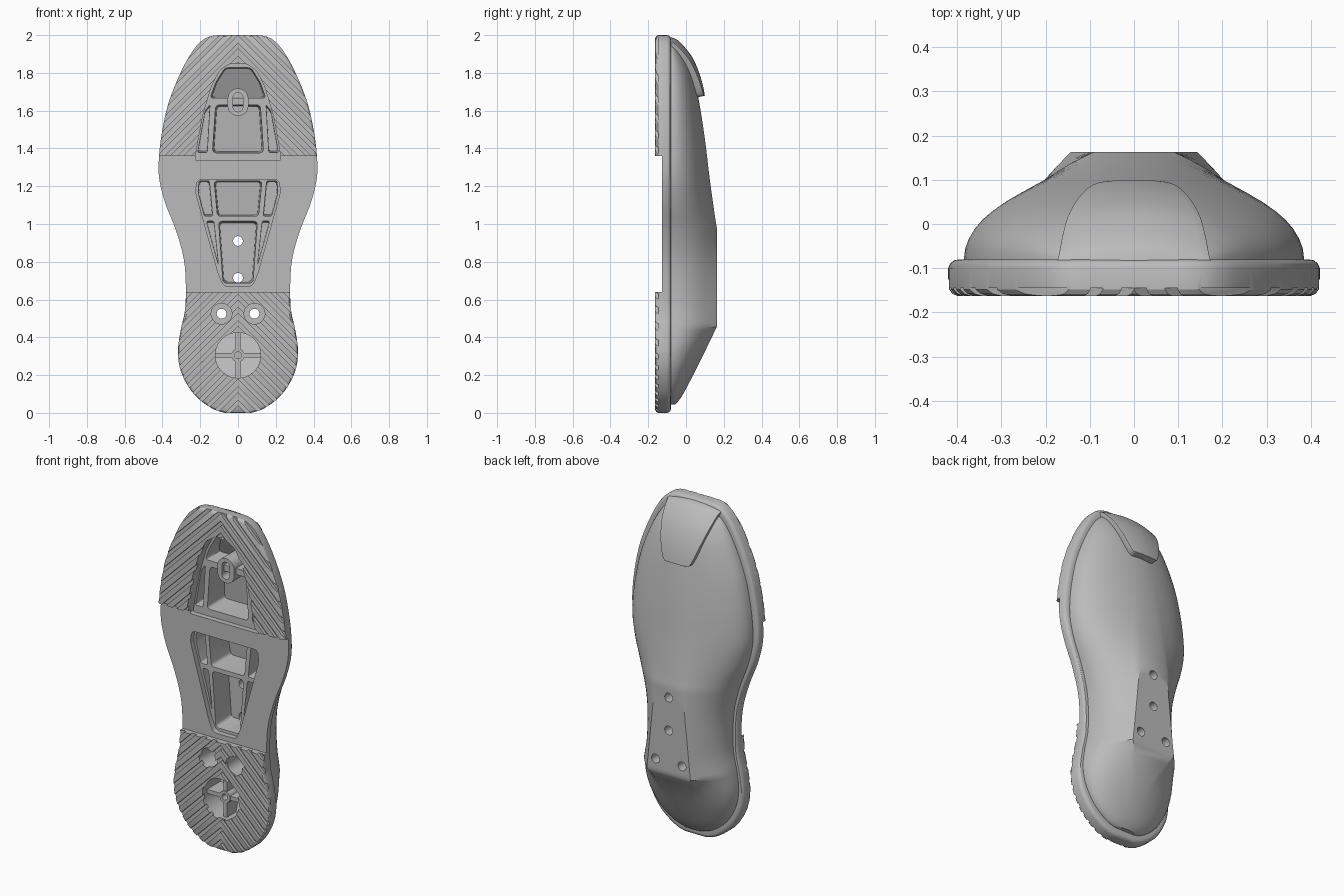
import bpy, bmesh, math

if "Cube" in bpy.data.objects:
    bpy.data.objects.remove(bpy.data.objects["Cube"])

GREY = bpy.data.materials.new("plain grey")
GREY.use_nodes = True
GREY.diffuse_color = (0.5, 0.5, 0.5, 1)
GREY.node_tree.nodes["Principled BSDF"].inputs["Base Color"].default_value = (0.5, 0.5, 0.5, 1)
RIM = -0.08      # top of the sole rim
GROUND = -0.163  # walking face


def finish(bm, name):
    bmesh.ops.recalc_face_normals(bm, faces=bm.faces)
    mesh = bpy.data.meshes.new(name)
    bm.to_mesh(mesh)
    bm.free()
    mesh.materials.append(GREY)
    ob = bpy.data.objects.new(name, mesh)
    bpy.context.collection.objects.link(ob)
    return ob


def loft(rings, name):
    bm = bmesh.new()
    rows = [[bm.verts.new(p) for p in ring] for ring in rings]
    n = len(rows[0])
    for a, b in zip(rows, rows[1:]):
        for i in range(n):
            j = (i + 1) % n
            bm.faces.new((a[i], a[j], b[j], b[i]))
    bm.faces.new(rows[0])
    bm.faces.new(rows[-1])
    return finish(bm, name)


def add_prism(bm, points, y0, y1, r=0, tilt=0, draft=1):
    """Extrude an (x, z) polygon along y, with rounded corners, a sloping end and drafted walls."""
    n = len(points)
    cx = sum(x for x, z in points) / n
    cz = sum(z for x, z in points) / n
    a = [bm.verts.new((x, y0, z)) for x, z in points]
    b = [bm.verts.new((cx + (x - cx) * draft, y1 + tilt * (z - cz) * draft, cz + (z - cz) * draft))
         for x, z in points]
    bm.faces.new(a)
    bm.faces.new(b[::-1])
    for i in range(n):
        j = (i + 1) % n
        bm.faces.new((a[i], b[i], b[j], a[j]))
    if r:
        edges = [bm.edges.get((a[i], b[i])) for i in range(n)]
        bmesh.ops.bevel(bm, geom=edges, offset=r, segments=4, profile=0.5, affect='EDGES')


def prisms(name, shapes):
    bm = bmesh.new()
    for shape in shapes:
        add_prism(bm, *shape)
    return finish(bm, name)


def circle(x, z, r, n=32, stretch=0):
    pts = []
    for i in range(n):
        a = 2 * math.pi * (i + 0.5) / n
        pts.append((x + r * math.cos(a), z + r * math.sin(a) + math.copysign(stretch, math.sin(a))))
    return pts


def flip(points):
    return [(-x, z) for x, z in points]


def both(half):
    return half + flip(half[::-1])


def combine(ob, tool, op='DIFFERENCE'):
    mod = ob.modifiers.new("combine", 'BOOLEAN')
    mod.operation, mod.object, mod.solver = op, tool, 'EXACT'
    bpy.context.view_layer.objects.active = ob
    bpy.ops.object.modifier_apply(modifier=mod.name)
    bpy.data.objects.remove(tool)


def spline(pts, steps=5):
    pts = [pts[0]] + pts + [pts[-1]]
    out = []
    for p, q, r, s in zip(pts, pts[1:], pts[2:], pts[3:]):
        for k in range(steps):
            t = k / steps
            out.append(tuple(b + 0.5 * t * (c - a + t * (2 * a - 5 * b + 4 * c - d + t * (3 * (b - c) + d - a)))
                             for a, b, c, d in zip(p, q, r, s)))
    return out + [pts[-1]]


def lookup(table, z):
    for (z0, v0), (z1, v1) in zip(table, table[1:]):
        if z <= z1:
            return v0 + (v1 - v0) * max(0, z - z0) / (z1 - z0)
    return table[-1][1]


# Sole slab with rounded rim
half = spline([(0.07, 0.0), (0.14, 0.025), (0.23, 0.095), (0.295, 0.2), (0.318, 0.31), (0.305, 0.43),
               (0.28, 0.55), (0.277, 0.7), (0.29, 0.83), (0.33, 0.97), (0.385, 1.11), (0.417, 1.24),
               (0.418, 1.36), (0.4, 1.5), (0.365, 1.65), (0.3, 1.81), (0.237, 1.92), (0.185, 1.975),
               (0.13, 1.997), (0.06, 2.0)])
rings = [[(x * (1 - d / 0.35), y, 1 + (z - 1) * (1 - d)) for x, z in both(half)]
         for y, d in [(GROUND, 0.016), (-0.158, 0.006), (-0.148, 0), (-0.1, 0),
                      (-0.089, 0.004), (-0.082, 0.012), (RIM, 0.022)]]
foot = loft(rings, "foot_shell")

# Domed upper: flat mounting plateau, narrowing to a ridge toward the toe
width = [(1 + (z - 1) * 0.957, x * 0.915) for x, z in half]
crest = spline([(0.04, -0.06), (0.1, -0.015), (0.27, 0.073), (0.455, 0.163)]) + \
    [(0.98, 0.163)] + spline([(1.02, 0.156), (1.235, 0.126), (1.45, 0.1), (1.66, 0.067),
                              (1.8, 0.035), (1.88, 0.0), (1.93, -0.035), (1.957, -0.06)])
flat = [(0.04, 0.004), (0.3, 0.05), (0.455, 0.143), (0.98, 0.09), (1.25, 0.06), (1.7, 0.02), (1.96, 0.004)]
levels = [1 - 0.955 * math.cos(math.pi * i / 70) for i in range(71)] + [0.455, 0.98]
sections = []
for z in sorted(levels):
    w, c, h = lookup(width, z), lookup(flat, z), lookup(crest, z)
    top = math.acos(c / w)
    tall = (h - RIM) / math.sin(top)
    straight = 2.5 * c   # flattens the flanks beside the plateau
    side = [(w, -0.1)]
    for k in range(13):
        a = top * k / 12
        x, rise = w * math.cos(a), tall * math.sin(a)
        line = (h - RIM) * (w - x) / (w - c)
        side.append((x, RIM + rise + (line - rise) * straight * k / 12))
    sections.append([(x, y, z) for x, y in both(side)])
combine(foot, loft(sections, "dome"), 'UNION')

# Raised arch between the heel and toe treads
combine(foot, prisms("arch_cut", [([(-1, 0.64), (1, 0.64), (1, 1.36), (-1, 1.36)], -0.3, -0.126)]))

# Chevron tread grooves
chevrons = []
for i in range(32):
    z = 0.04 + i * 0.07
    chevrons.append(([(-0.6, z - 0.6), (0, z), (0.6, z - 0.6), (0.6, z - 0.572), (0, z + 0.028),
                      (-0.6, z - 0.572)], -0.2, -0.145))
combine(foot, prisms("groove_cut", chevrons))

# Shallow recesses, heel socket and bolt counterbores
toe_recess = both([(0.228, 1.335), (0.215, 1.42), (0.185, 1.58), (0.14, 1.73), (0.095, 1.815), (0.045, 1.848)])
arch_recess = both([(0.075, 0.67), (0.105, 0.74), (0.225, 1.17), (0.215, 1.235)])
shapes = [(toe_recess, -0.3, -0.095, 0.012), (arch_recess, -0.3, -0.095, 0.02),
          (circle(0, 0.305, 0.12, 48), -0.3, 0.0, 0, 0.3)]
shapes += [(circle(s * 0.087, 0.525, 0.055), -0.3, 0.09) for s in (-1, 1)]
combine(foot, prisms("recess_cut", shapes))

# Deep drafted pockets that leave the ribs standing
deep = [(both([(0.137, 1.375), (0.12, 1.632)]), -0.13, 0.045, 0.02, -0.1, 0.93),
        (both([(0.15, 1.665), (0.12, 1.75), (0.07, 1.83)]), -0.13, -0.01, 0.018, -0.45, 0.93),
        (both([(0.11, 1.04), (0.128, 1.23)]), -0.13, 0.07, 0.018, -0.1, 0.93),
        (both([(0.08, 0.685), (0.104, 1.017)]), -0.13, 0.045, 0.018, 0, 0.93)]
for side in ([(0.163, 1.375), (0.214, 1.375), (0.174, 1.6), (0.148, 1.635)],
             [(0.133, 1.04), (0.178, 1.04), (0.212, 1.17), (0.207, 1.23), (0.151, 1.23)],
             [(0.103, 0.78), (0.168, 1.017), (0.128, 1.017)]):
    deep += [(p, -0.13, 0.02, 0.008, 0, 0.9) for p in (side, flip(side))]
combine(foot, prisms("pocket_cut", deep))

# Four bolt holes
bolts = [(0, 0.715), (0, 0.91), (-0.087, 0.525), (0.087, 0.525)]
combine(foot, prisms("bolt_cut", [(circle(x, z, 0.026), -0.4, 0.4) for x, z in bolts]))

# Slotted boss in the toe pocket
boss = prisms("toe_boss", [(circle(0, 1.645, 0.055, 32, 0.018), -0.115, 0.045)])
combine(boss, prisms("slot_cut", [(circle(0, 1.645, 0.026, 24, 0.025), -0.3, 0.0)]))

# Cross ribs and hollow boss in the heel socket
arm = [(-0.122, 0.293), (0.122, 0.293), (0.122, 0.317), (-0.122, 0.317)]
ribs = prisms("heel_ribs", [(arm, -0.12, 0.035)])
combine(ribs, prisms("rib", [([(z - 0.305, x + 0.305) for x, z in arm], -0.12, 0.005, 0, 0.3)]), 'UNION')
combine(ribs, prisms("hub", [(circle(0, 0.305, 0.035), -0.125, 0.03)]), 'UNION')
combine(ribs, prisms("hub_cut", [(circle(0, 0.305, 0.018), -0.3, -0.03)]))

# Toe cap wrapping from the rim over the dome
bm = bmesh.new()
rows = []
for z, y, w in spline([(1.68, 0.1, 0.065), (1.69, 0.098, 0.086), (1.73, 0.09, 0.105), (1.8, 0.07, 0.128),
                       (1.88, 0.035, 0.15), (1.94, -0.01, 0.163), (1.974, -0.045, 0.17),
                       (1.987, -0.075, 0.178), (1.99, -0.095, 0.18)], 3):
    xs = [w * k / 8 for k in range(-8, 9)]
    rows.append([bm.verts.new((x, y - 0.8 * x * x, z - 0.45 * x * x)) for x in xs])
for a, b in zip(rows, rows[1:]):
    for k in range(16):
        bm.faces.new((a[k], a[k + 1], b[k + 1], b[k]))
cap = finish(bm, "toe_cap")
if sum(p.normal.y for p in cap.data.polygons) < 0:
    cap.data.flip_normals()
solid = cap.modifiers.new("thickness", 'SOLIDIFY')
solid.thickness, solid.offset = 0.04, -1
bevel = cap.modifiers.new("soft edge", 'BEVEL')
bevel.width, bevel.segments, bevel.angle_limit = 0.008, 3, math.radians(50)

# Smooth shading with sharp edges kept
for ob in (foot, boss, ribs, cap):
    bpy.ops.object.select_all(action='DESELECT')
    ob.select_set(True)
    bpy.context.view_layer.objects.active = ob
    bpy.ops.object.shade_smooth_by_angle(angle=math.radians(30))
